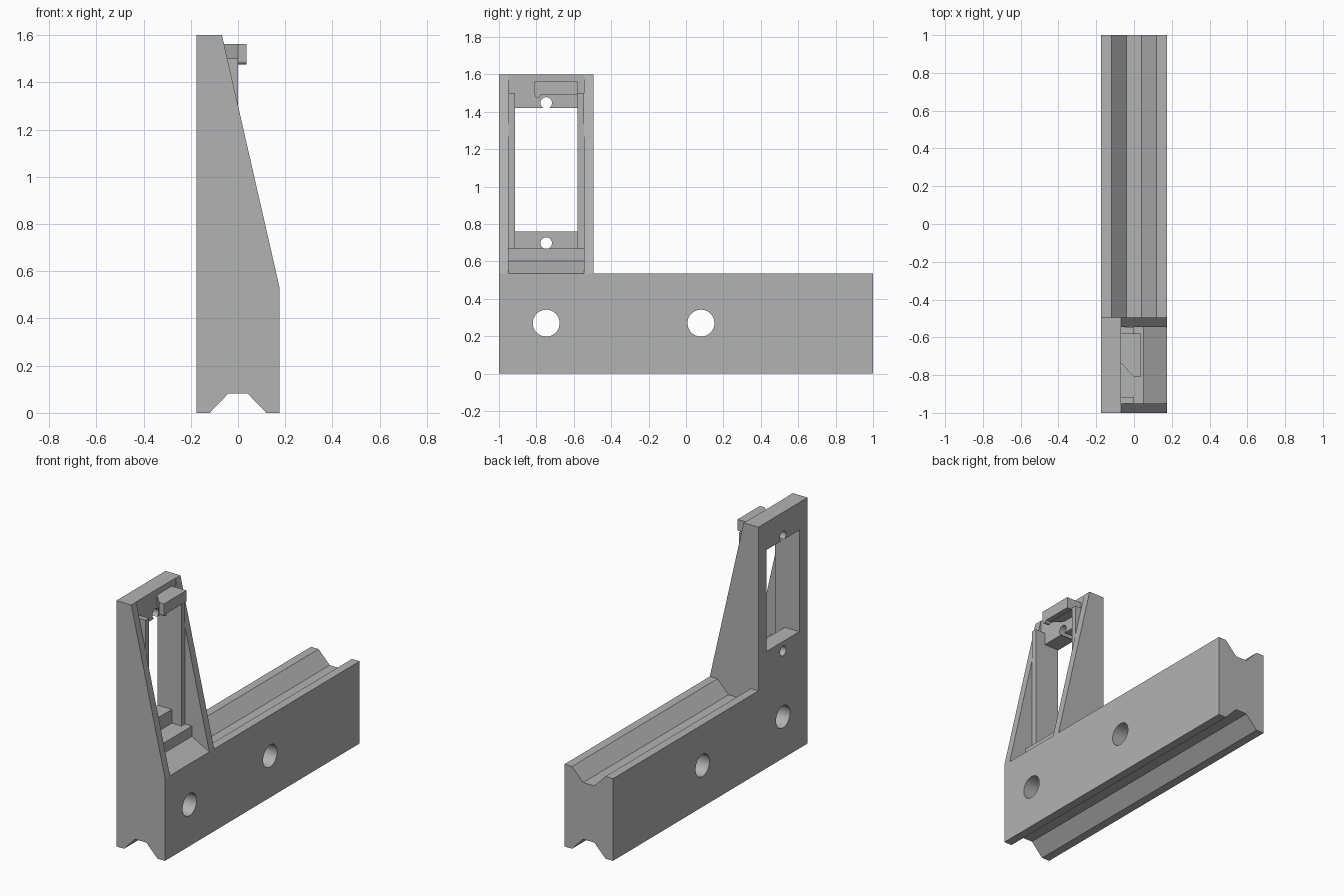
import bpy, bmesh, math
from mathutils import Matrix

cube = bpy.data.objects.get("Cube")
if cube:
    bpy.data.objects.remove(cube, do_unlink=True)

grey = bpy.data.materials.new("plain grey")
grey.use_nodes = True
colour = (0.45, 0.45, 0.45, 1)
grey.diffuse_color = colour
grey.node_tree.nodes["Principled BSDF"].inputs["Base Color"].default_value = colour


def finish(name, bm):
    bmesh.ops.recalc_face_normals(bm, faces=bm.faces)
    mesh = bpy.data.meshes.new(name)
    bm.to_mesh(mesh)
    bm.free()
    mesh.materials.append(grey)
    ob = bpy.data.objects.new(name, mesh)
    bpy.context.collection.objects.link(ob)
    return ob


def extrude(name, points, start, end, axis="y"):
    """Extrude an (x, z) outline along y, or an (x, y) outline along z."""
    bm = bmesh.new()
    place = (lambda a, b: (a, start, b)) if axis == "y" else (lambda a, b: (a, b, start))
    face = bm.faces.new([bm.verts.new(place(*p)) for p in points])
    moved = bmesh.ops.extrude_face_region(bm, geom=[face])["geom"]
    step = (0, end - start, 0) if axis == "y" else (0, 0, end - start)
    bmesh.ops.translate(bm, vec=step, verts=[v for v in moved if isinstance(v, bmesh.types.BMVert)])
    return finish(name, bm)


def box(name, x0, x1, y0, y1, z0, z1):
    return extrude(name, [(x0, z0), (x1, z0), (x1, z1), (x0, z1)], y0, y1)


def rod(name, y, z, radius, x0, x1):
    bm = bmesh.new()
    bmesh.ops.create_cone(bm, cap_ends=True, segments=40, radius1=radius, radius2=radius, depth=x1 - x0)
    turn = Matrix.Translation(((x0 + x1) / 2, y, z)) @ Matrix.Rotation(math.pi / 2, 4, "Y")
    bmesh.ops.transform(bm, matrix=turn, verts=bm.verts)
    return finish(name, bm)


def cut(target, cutter):
    cutter.hide_render = True
    mod = target.modifiers.new("cut", "BOOLEAN")
    mod.operation, mod.solver, mod.object = "DIFFERENCE", "EXACT", cutter
    bpy.context.view_layer.objects.active = target
    bpy.ops.object.modifier_apply(modifier=mod.name)
    bpy.data.objects.remove(cutter, do_unlink=True)


HALF, BASE, TOP = 0.175, 0.535, 1.6
BACK = -0.07                       # inner face of the tower's back wall
TOWER_END = -0.495
POCKET = (-0.95, -0.545)
WINDOW = (-0.915, -0.58)
MID = -0.7475

# Base and tower share one sloping outline with a grooved underside
frame = extrude("rail_and_tower", [
    (-HALF, 0), (-0.12, 0), (-0.04, 0.083), (0.04, 0.083), (0.12, 0), (HALF, 0),
    (HALF, BASE), (-0.068, TOP), (-HALF, TOP)], -1, 1)

# Lower the rail behind the tower and groove its top
cut(frame, extrude("rail_cutter", [
    (-0.3, BASE), (-0.12, BASE), (-0.04, BASE - 0.083), (0.04, BASE - 0.083),
    (0.12, BASE), (0.3, BASE), (0.3, 1.7), (-0.3, 1.7)], TOWER_END, 1.1))

# Pocket with a raised step and a sloping sill
cut(frame, extrude("pocket_cutter", [
    (BACK, 0.67), (0.05, 0.67), (0.05, 0.603), (HALF, BASE), (0.3, BASE - 0.068),
    (0.3, 1.7), (BACK, 1.7)], *POCKET))

# Window, screw holes and mounting holes
cut(frame, box("window_cutter", -0.3, BACK + 0.02, *WINDOW, 0.76, 1.42))
for z in (0.698, 1.447):
    cut(frame, rod("screw_cutter", MID, z, 0.031, -0.3, BACK + 0.01))
for y in (MID, 0.08):
    cut(frame, rod("mount_cutter", y, 0.27, 0.072, -0.3, 0.3))

# Upright strips on both sides of the pocket
box("near_strip", BACK, 0, POCKET[0], WINDOW[0], 0.67, 1.5)
box("far_strip", BACK, 0, WINDOW[1], POCKET[1], 0.67, 1.5)

# Latch arm with a chamfered corner, lip and small rounded catch
extrude("latch_arm", [
    (BACK, -0.58), (0.035, -0.58), (0.035, -0.81), (0, -0.81), (BACK, -0.735)], 1.5, 1.562, "z")
box("latch_lip", 0, 0.035, -0.81, -0.58, 1.49, 1.562)
rod("latch_catch", -0.793, 1.492, 0.016, 0, 0.035)

for ob in (frame, bpy.data.objects["latch_catch"]):
    bpy.ops.object.select_all(action="DESELECT")
    ob.select_set(True)
    bpy.context.view_layer.objects.active = ob
    bpy.ops.object.shade_smooth_by_angle(angle=math.radians(12))
